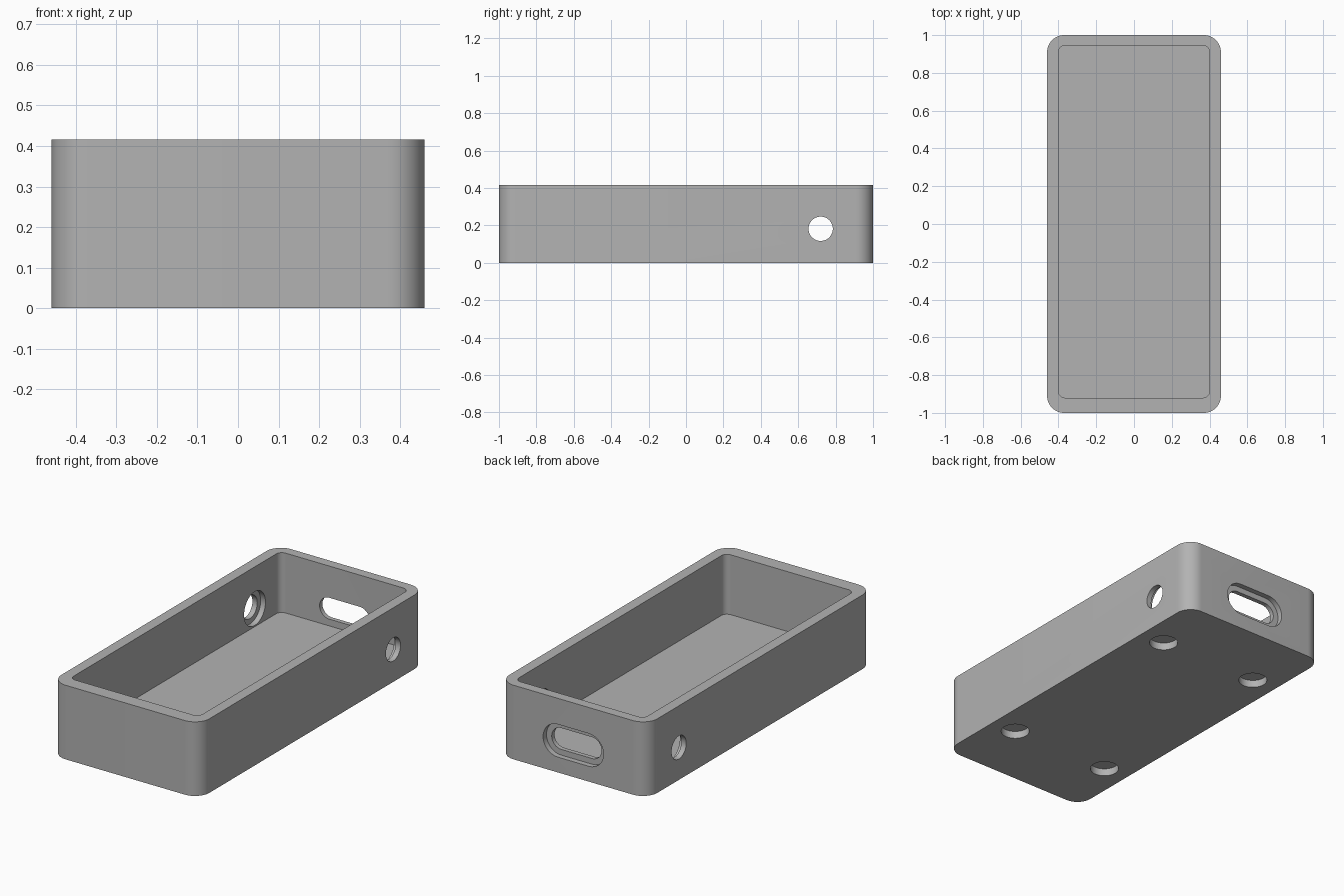
import bpy
from math import pi, cos, sin, radians
from mathutils import Matrix

cube = bpy.data.objects.get("Cube")
if cube:
    bpy.data.objects.remove(cube, do_unlink=True)

# Plain grey plastic
grey = bpy.data.materials.new("grey_plastic")
grey.use_nodes = True
colour = (0.45, 0.45, 0.45, 1)
grey.diffuse_color = colour
grey.node_tree.nodes["Principled BSDF"].inputs["Base Color"].default_value = colour


def rounded_prism(name, width, length, radius, height, matrix, steps=12):
    """Rounded rectangle extruded along its own z axis, then placed by matrix."""
    outline = []
    corners = ((1, 1), (-1, 1), (-1, -1), (1, -1))
    for quarter, (sx, sy) in enumerate(corners):
        cx, cy = sx * (width / 2 - radius), sy * (length / 2 - radius)
        for i in range(steps + 1):
            a = (quarter + i / steps) * pi / 2
            point = (cx + radius * cos(a), cy + radius * sin(a))
            if not outline or max(abs(point[0] - outline[-1][0]), abs(point[1] - outline[-1][1])) > 1e-5:
                outline.append(point)
    if max(abs(outline[0][0] - outline[-1][0]), abs(outline[0][1] - outline[-1][1])) < 1e-5:
        outline.pop()
    n = len(outline)
    verts = [(x, y, z) for z in (0, height) for x, y in outline]
    faces = [tuple(reversed(range(n))), tuple(range(n, 2 * n))]
    faces += [(i, (i + 1) % n, n + (i + 1) % n, n + i) for i in range(n)]
    mesh = bpy.data.meshes.new(name)
    mesh.from_pydata(verts, [], faces)
    mesh.transform(matrix)
    mesh.materials.append(grey)
    obj = bpy.data.objects.new(name, mesh)
    bpy.context.collection.objects.link(obj)
    return obj


def at(x, y, z):
    return Matrix.Translation((x, y, z))


along_x = Matrix.Rotation(pi / 2, 4, 'Y')
along_back = Matrix.Rotation(-pi / 2, 4, 'X')

# Outer block of the tray
tray = rounded_prism("open_case", 0.92, 2, 0.09, 0.416, at(0, 0, 0))

# Main cavity, with a thicker front wall
cutters = [rounded_prism("cavity_cutter", 0.8, 1.865, 0.035, 0.5, at(0, 0.0125, 0.08))]

# Round side holes, recessed from the inside
hole_y, hole_z = 0.72, 0.182
cutters.append(rounded_prism("side_hole_cutter", 0.13, 0.13, 0.065, 1.2,
                             at(-0.6, hole_y, hole_z) @ along_x))
cutters.append(rounded_prism("side_recess_cutter", 0.19, 0.19, 0.095, 0.86,
                             at(-0.43, hole_y, hole_z) @ along_x))

# Port slot in the back wall, recessed from the outside
cutters.append(rounded_prism("port_cutter", 0.31, 0.12, 0.06, 0.3,
                             at(0, 0.8, 0.178) @ along_back))
cutters.append(rounded_prism("port_recess_cutter", 0.375, 0.184, 0.092, 0.2,
                             at(0, 0.97, 0.178) @ along_back))

# Four blind pockets under the floor
for x in (-0.31, 0.31):
    for y in (-0.615, 0.615):
        cutters.append(rounded_prism("foot_pocket_cutter", 0.15, 0.15, 0.075, 0.142,
                                     at(x, y, -0.1)))

# Cut everything and remove the cutters
bpy.context.view_layer.objects.active = tray
tray.select_set(True)
for cutter in cutters:
    mod = tray.modifiers.new("cut", 'BOOLEAN')
    mod.operation = 'DIFFERENCE'
    mod.solver = 'EXACT'
    mod.object = cutter
    bpy.ops.object.modifier_apply(modifier=mod.name)
    bpy.data.objects.remove(cutter, do_unlink=True)

bpy.ops.object.shade_smooth_by_angle(angle=radians(30))
